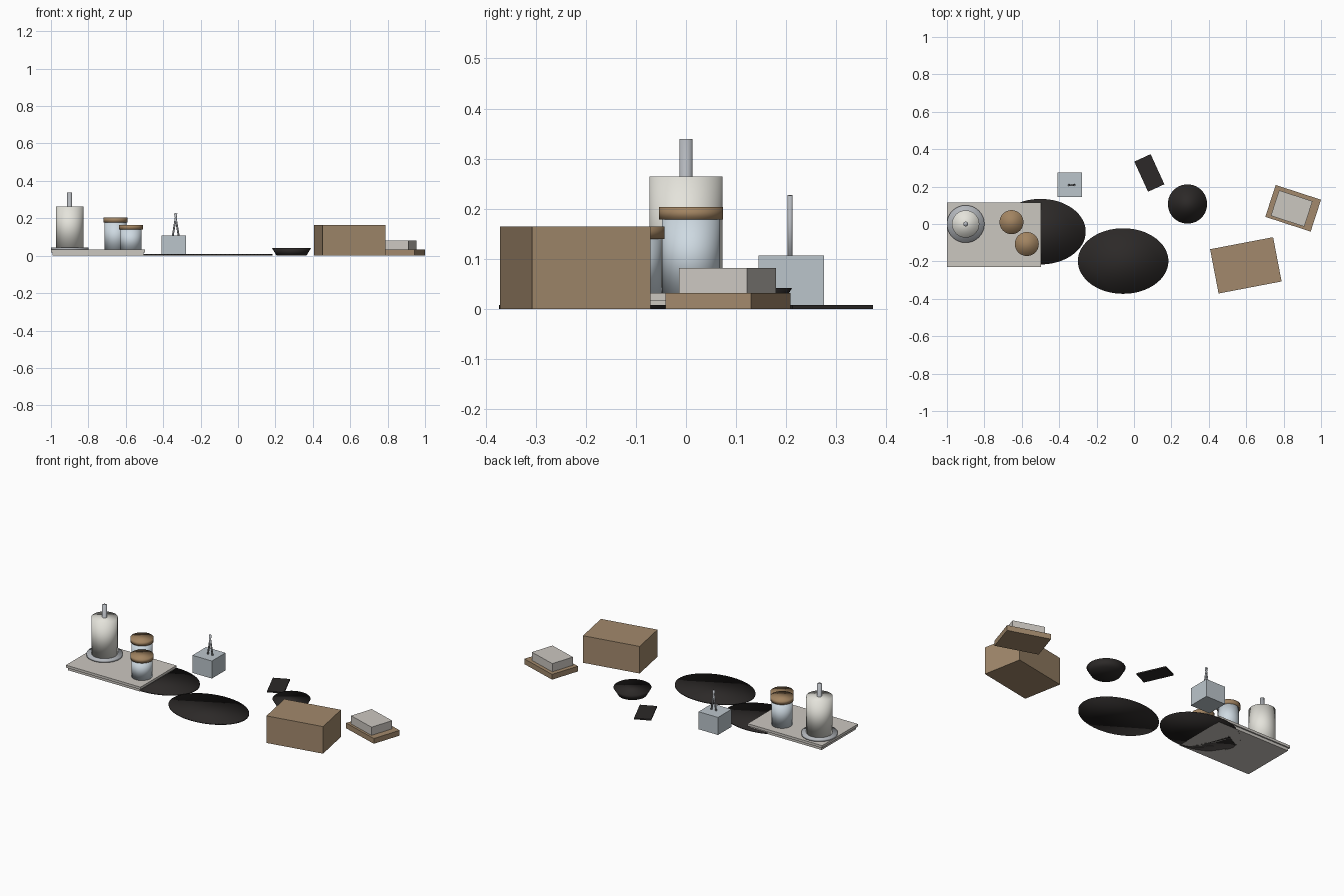
import bpy, bmesh
from math import radians
from mathutils import Matrix, Vector

if "Cube" in bpy.data.objects:
    bpy.data.objects.remove(bpy.data.objects["Cube"])


def material(name, r, g, b):
    m = bpy.data.materials.new(name)
    m.diffuse_color = (r, g, b, 1)
    m.use_nodes = True
    m.node_tree.nodes["Principled BSDF"].inputs["Base Color"].default_value = m.diffuse_color
    return m


STONE = material("stone", 0.60, 0.57, 0.53)
PAPER = material("paper", 0.78, 0.77, 0.71)
STEEL = material("steel", 0.45, 0.47, 0.50)
GLASS = material("glass", 0.62, 0.70, 0.76)
LID = material("lid_wood", 0.36, 0.23, 0.12)
WOOD = material("wood", 0.36, 0.25, 0.15)
BLACK = material("black", 0.025, 0.022, 0.021)
BLOCK = material("pale_blue", 0.50, 0.56, 0.60)


def finish(name, bm, mat, smooth=False):
    me = bpy.data.meshes.new(name)
    bmesh.ops.recalc_face_normals(bm, faces=bm.faces)
    bm.to_mesh(me)
    bm.free()
    for p in me.polygons:
        p.use_smooth = smooth
    me.materials.append(mat)
    ob = bpy.data.objects.new(name, me)
    bpy.context.collection.objects.link(ob)
    return ob


def box(name, mat, center, size, z0, z1, turn=0):
    bm = bmesh.new()
    bmesh.ops.create_cube(bm, size=1)
    bmesh.ops.scale(bm, verts=bm.verts, vec=(size[0], size[1], z1 - z0))
    ob = finish(name, bm, mat)
    ob.location = (center[0], center[1], (z0 + z1) / 2)
    ob.rotation_euler.z = radians(turn)
    return ob


def disk(name, mat, center, r, z0, z1, r_top=None, sy=1, segs=48):
    bm = bmesh.new()
    bmesh.ops.create_cone(bm, cap_ends=True, segments=segs, radius1=r,
                          radius2=r if r_top is None else r_top, depth=z1 - z0)
    bmesh.ops.scale(bm, verts=bm.verts, vec=(1, sy, 1))
    ob = finish(name, bm, mat, True)
    ob.location = (center[0], center[1], (z0 + z1) / 2)
    return ob


def rod(name, mat, a, b, r):
    a, b = Vector(a), Vector(b)
    bm = bmesh.new()
    bmesh.ops.create_cone(bm, cap_ends=True, segments=12, radius1=r,
                          radius2=r, depth=(b - a).length)
    turn = (b - a).to_track_quat('Z', 'Y').to_matrix().to_4x4()
    bm.transform(Matrix.Translation((a + b) / 2) @ turn)
    return finish(name, bm, mat, True)


# two-tier stone tray
box("tray_base", STONE, (-0.748, -0.057), (0.485, 0.33), 0.0, 0.017)
box("tray_top", STONE, (-0.748, -0.057), (0.503, 0.346), 0.017, 0.032)

# paper roll on its holder
ROLL = (-0.9, 0.0)
disk("roll_base", STEEL, ROLL, 0.1, 0.032, 0.044)
disk("paper_roll", PAPER, ROLL, 0.073, 0.044, 0.264)
disk("roll_peg", STEEL, ROLL, 0.013, 0.044, 0.339, segs=24)

# two lidded jars
for tag, pos, z_lid, z_top in (("tall", (-0.655, 0.01), 0.178, 0.203),
                               ("short", (-0.573, -0.107), 0.140, 0.165)):
    disk(tag + "_jar", GLASS, pos, 0.058, 0.032, z_lid)
    disk(tag + "_jar_lid", LID, pos, 0.064, z_lid, z_top)

# oval slate mats
for i, pos in enumerate(((-0.5, -0.041), (-0.058, -0.198))):
    disk("oval_mat_%d" % (i + 1), BLACK, pos, 0.242, 0.0, 0.008, sy=0.724, segs=64)

# holder block with two crossed sticks
box("holder_block", BLOCK, (-0.343, 0.21), (0.131, 0.131), 0.0, 0.107)
for name, s in (("left_stick", -1), ("right_stick", 1)):
    rod(name, STEEL, (-0.333 + s * 0.016, 0.208, 0.104),
        (-0.333 - s * 0.004, 0.208, 0.227), 0.005)

# flat black slab and dish
box("flat_slab", BLACK, (0.082, 0.273), (0.096, 0.177), 0.0, 0.008, 24.5)
disk("dish", BLACK, (0.286, 0.107), 0.080, 0.0, 0.042, r_top=0.105)

# wooden crate
box("crate", WOOD, (0.598, -0.221), (0.343, 0.241), 0.0, 0.165, 10.8)

# stacked blocks
box("stack_base", WOOD, (0.851, 0.084), (0.255, 0.179), 0.0, 0.032, -18)
box("stack_top", STONE, (0.843, 0.083), (0.188, 0.143), 0.032, 0.082, -18)
